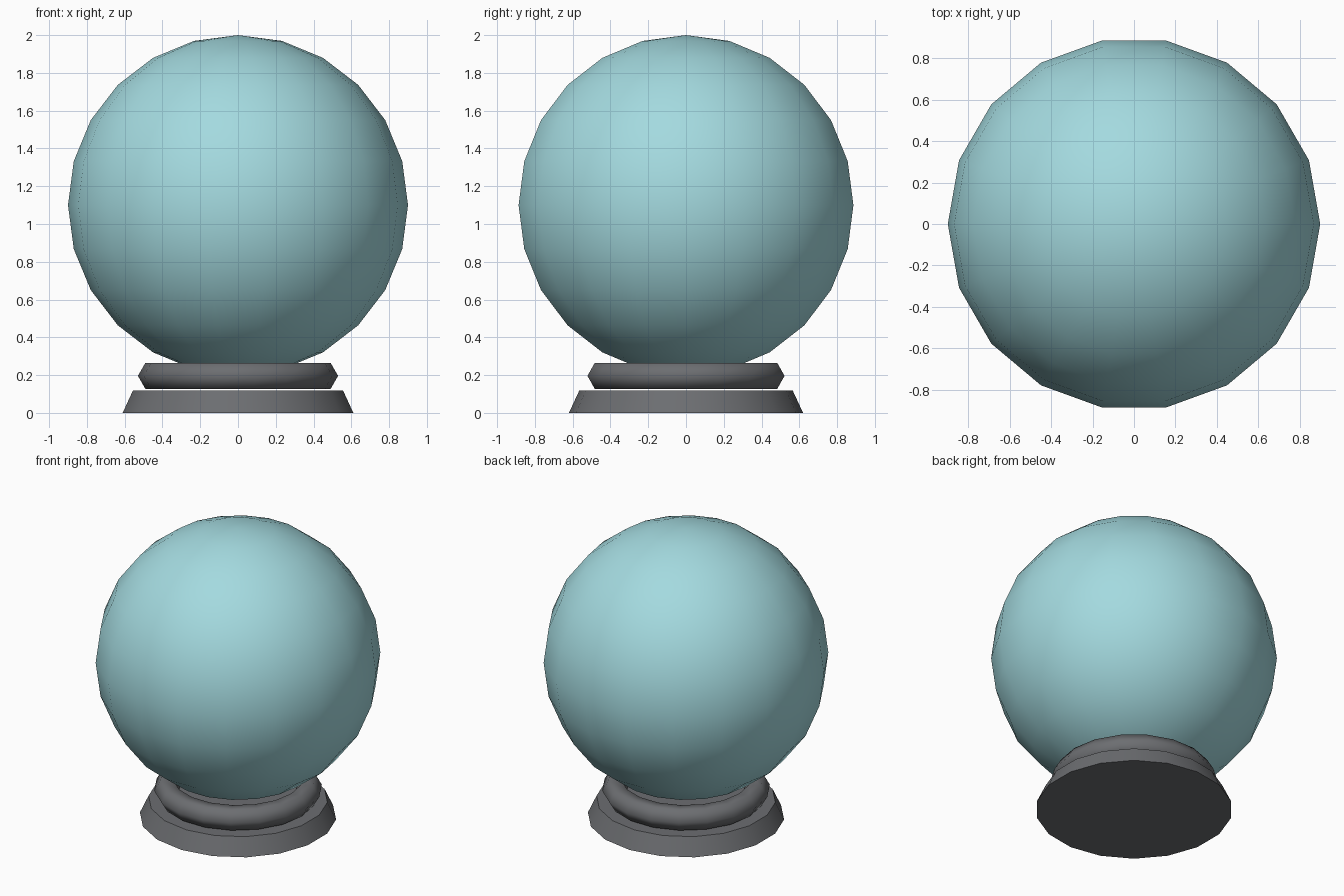
import bpy, bmesh, math

if "Cube" in bpy.data.objects:
    bpy.data.objects.remove(bpy.data.objects["Cube"])

SIDES = 18


def material(name, rgb):
    m = bpy.data.materials.new(name)
    m.diffuse_color = (*rgb, 1.0)
    m.use_nodes = True
    m.node_tree.nodes["Principled BSDF"].inputs["Base Color"].default_value = m.diffuse_color
    return m


def lathe(name, profile, mat, start=0.0, closed=False, smooth=180):
    """Turn a (radius, height) profile round z; the first corner sits at angle start."""
    bm = bmesh.new()
    rings = []
    for k in range(SIDES):
        a = start + math.tau * k / SIDES
        rings.append([bm.verts.new((r * math.cos(a), r * math.sin(a), z)) for r, z in profile])
    n = len(profile)
    for k in range(SIDES):
        p, q = rings[k], rings[(k + 1) % SIDES]
        for i in range(n if closed else n - 1):
            j = (i + 1) % n
            bm.faces.new((p[i], q[i], q[j], p[j]))
    bmesh.ops.remove_doubles(bm, verts=bm.verts, dist=1e-4)   # weld the poles
    bmesh.ops.recalc_face_normals(bm, faces=bm.faces)
    mesh = bpy.data.meshes.new(name)
    bm.to_mesh(mesh)
    bm.free()
    mesh.materials.append(mat)
    ob = bpy.data.objects.new(name, mesh)
    bpy.context.collection.objects.link(ob)
    bpy.ops.object.select_all(action='DESELECT')
    ob.select_set(True)
    bpy.context.view_layer.objects.active = ob
    bpy.ops.object.shade_smooth_by_angle(angle=math.radians(smooth))
    return ob


glass = material("pale_aqua", (0.37, 0.70, 0.74))
metal = material("dark_grey", (0.15, 0.155, 0.165))

# Globe: 18 segments, 12 rings
globe = [(0.9 * math.sin(math.pi * i / 12), 1.1 - 0.9 * math.cos(math.pi * i / 12))
         for i in range(13)]
lathe("globe", globe, glass)

# Collar: six-sided ring the globe rests in
collar = [(0.45 + 0.08 * math.cos(math.tau * i / 6), 0.196 + 0.08 * math.sin(math.tau * i / 6))
          for i in range(6)]
lathe("collar", collar, metal, closed=True)

# Foot: tapered disc with a corner towards the front
lathe("foot", [(0, 0), (0.62, 0), (0.565, 0.118), (0, 0.118)], metal,
      start=math.pi / 2, smooth=35)
